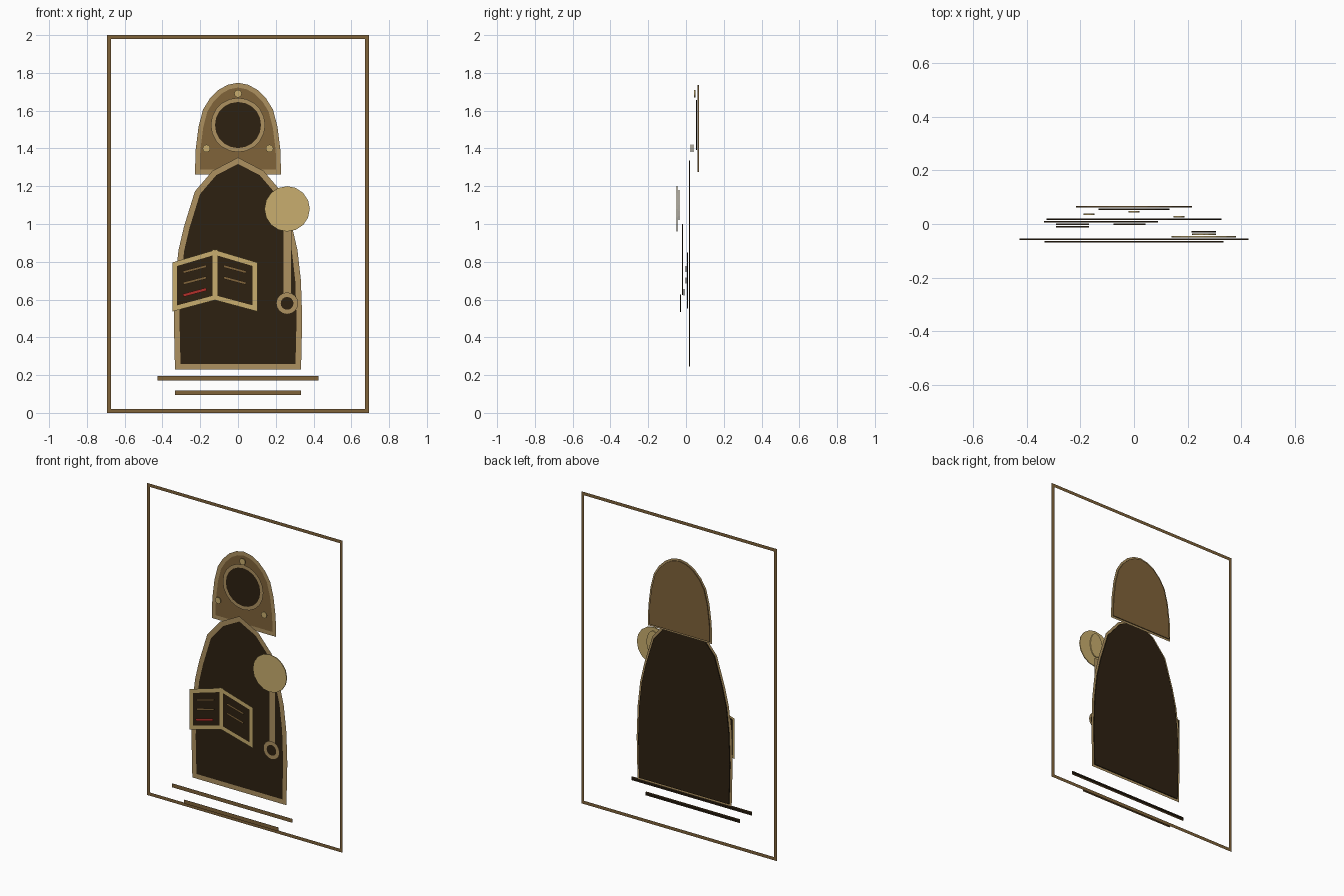
import bpy, bmesh, math
from mathutils import Vector

cube = bpy.data.objects.get("Cube")
if cube:
    bpy.data.objects.remove(cube)

STEP = 0.00933      # depth between neighbouring layers
THICK = 0.006       # plate thickness


def material(name, hex_code):
    def lin(c):
        return c / 12.92 if c <= 0.04045 else ((c + 0.055) / 1.055) ** 2.4
    rgb = [lin(int(hex_code[i:i + 2], 16) / 255) for i in (0, 2, 4)]
    mat = bpy.data.materials.new(name)
    mat.use_nodes = True
    mat.diffuse_color = (*rgb, 1)
    mat.node_tree.nodes["Principled BSDF"].inputs["Base Color"].default_value = (*rgb, 1)
    return mat


DARK = material("dark brown", "2D2111")
BROWN = material("brown", "80633A")
TRIM = material("tan trim", "AD9160")
GOLD = material("pale gold", "C8AE6E")
RED = material("red", "B4302A")


def layer_y(layer):
    return 0.07 - STEP * layer


def finish(name, bm, mat):
    mesh = bpy.data.meshes.new(name)
    bm.to_mesh(mesh)
    bm.free()
    mesh.materials.append(mat)
    obj = bpy.data.objects.new(name, mesh)
    bpy.context.collection.objects.link(obj)
    return obj


def plate(name, pts, layer, mat):
    """Thin solid plate from a counterclockwise (x, z) outline."""
    bm = bmesh.new()
    y = layer_y(layer) + 0.001
    face = bm.faces.new([bm.verts.new((x, y, z)) for x, z in pts])
    back = bmesh.ops.extrude_face_region(bm, geom=[face], use_keep_orig=True)
    moved = [g for g in back["geom"] if isinstance(g, bmesh.types.BMVert)]
    bmesh.ops.translate(bm, verts=moved, vec=(0, THICK, 0))
    bmesh.ops.recalc_face_normals(bm, faces=bm.faces)
    return finish(name, bm, mat)


def band(name, pts, layer, width, mat, closed=True, lift=0.0):
    """Flat mitred band following an (x, z) path."""
    p = [Vector(q) for q in pts]
    n = len(p)
    y = layer_y(layer) + lift
    bm = bmesh.new()
    rows = []
    for i in range(n):
        before = p[i] - p[i - 1] if closed or i > 0 else p[1] - p[0]
        after = p[(i + 1) % n] - p[i] if closed or i < n - 1 else before
        a, b = before.normalized(), after.normalized()
        n1, n2 = Vector((-a.y, a.x)), Vector((-b.y, b.x))
        miter = (n1 + n2) / (1 + n1.dot(n2)) * width / 2
        rows.append([bm.verts.new((q.x, y, q.y)) for q in (p[i] - miter, p[i] + miter)])
    for i in range(n if closed else n - 1):
        r, s = rows[i], rows[(i + 1) % n]
        bm.faces.new((r[0], s[0], s[1], r[1]))
    return finish(name, bm, mat)


def ribbon(name, a, b, layer, mat):
    """Edge strip running back from a straight line."""
    bm = bmesh.new()
    y = layer_y(layer) + 0.001
    bm.faces.new([bm.verts.new(v) for v in (
        (a[0], y, a[1]), (b[0], y, b[1]),
        (b[0], y + THICK, b[1]), (a[0], y + THICK, a[1]))])
    return finish(name, bm, mat)


def line(name, a, b, layer, width, mat):
    band(name, [a, b], layer, width, mat, closed=False)
    ribbon(name + "_edge", a, b, layer, DARK)


def ellipse(x, z, rx, rz, sides):
    return [(x + rx * math.cos(math.tau * i / sides),
             z + rz * math.sin(math.tau * i / sides)) for i in range(sides)]


def mirrored(half):
    """Right half, bottom to top, ending on the centre line."""
    return half + [(-x, z) for x, z in reversed(half[:-1])]


# Border frame
band("border_frame", [(-0.683, 0.0105), (0.683, 0.0105), (0.683, 1.9895), (-0.683, 1.9895)],
     0, 0.021, BROWN)

# Hood with face opening and studs
hood = mirrored([(0.215, 1.275), (0.212, 1.39), (0.197, 1.51), (0.174, 1.6),
                 (0.14, 1.655), (0.095, 1.7), (0.05, 1.725), (0, 1.735)])
plate("hood", hood, 1, BROWN)
band("hood_trim", hood, 1, 0.025, TRIM)
opening = ellipse(0, 1.524, 0.133, 0.133, 20)
plate("face_opening", opening, 2, DARK)
band("face_opening_trim", opening, 2, 0.022, TRIM)
for i, (name, x, z) in enumerate((("top", 0, 1.69), ("right", -0.167, 1.4), ("left", 0.167, 1.4))):
    plate("hood_stud_" + name, ellipse(x, z, 0.02, 0.02, 16), 3 + i, GOLD)

# Robe
robe = mirrored([(0.319, 0.245), (0.325, 0.5), (0.318, 0.7), (0.3, 0.86),
                 (0.272, 0.98), (0.215, 1.165), (0.125, 1.27), (0, 1.335)])
plate("robe", robe, 6, DARK)
band("robe_trim", robe, 6, 0.03, TRIM)

# Open book
SPINE = -0.122
pages = {
    "book_right_page": [(-0.335, 0.553), (SPINE, 0.61), (SPINE, 0.85), (-0.335, 0.787)],
    "book_left_page": [(SPINE, 0.61), (0.09, 0.553), (0.09, 0.787), (SPINE, 0.85)],
}
for name, pts in pages.items():
    plate(name, pts, 7, DARK)
    band(name + "_trim", pts, 7, 0.025, GOLD)
for i, z in enumerate((0.745, 0.685)):
    line(f"right_page_line_{i + 1}", (-0.29, z), (-0.167, z + 0.032), 8, 0.014, BROWN)
    line(f"left_page_line_{i + 1}", (-0.076, z + 0.032), (0.043, z), 8, 0.014, BROWN)
line("red_page_line", (-0.29, 0.622), (-0.167, 0.655), 9, 0.016, RED)

# Rattle: handle, end ring, inner bulb and round head
line("rattle_handle", (0.26, 0.625), (0.26, 1.0), 10, 0.046, TRIM)
end = ellipse(0.26, 0.58, 0.046, 0.046, 16)
plate("rattle_end", end, 11, DARK)
band("rattle_end_ring", end, 11, 0.024, TRIM)
plate("rattle_bulb", ellipse(0.26, 1.1, 0.045, 0.08, 16), 12, GOLD)
plate("rattle_head", ellipse(0.26, 1.08, 0.12, 0.12, 16), 13, GOLD)

# Ground bars, dark behind
for layer, name, x, z in ((14, "upper_ground_bar", 0.427, 0.183), (15, "lower_ground_bar", 0.333, 0.107)):
    line(name, (-x, z), (x, z), layer, 0.024, BROWN)
    band(name + "_back", [(-x, z), (x, z)], layer, 0.022, DARK, closed=False, lift=0.004)
